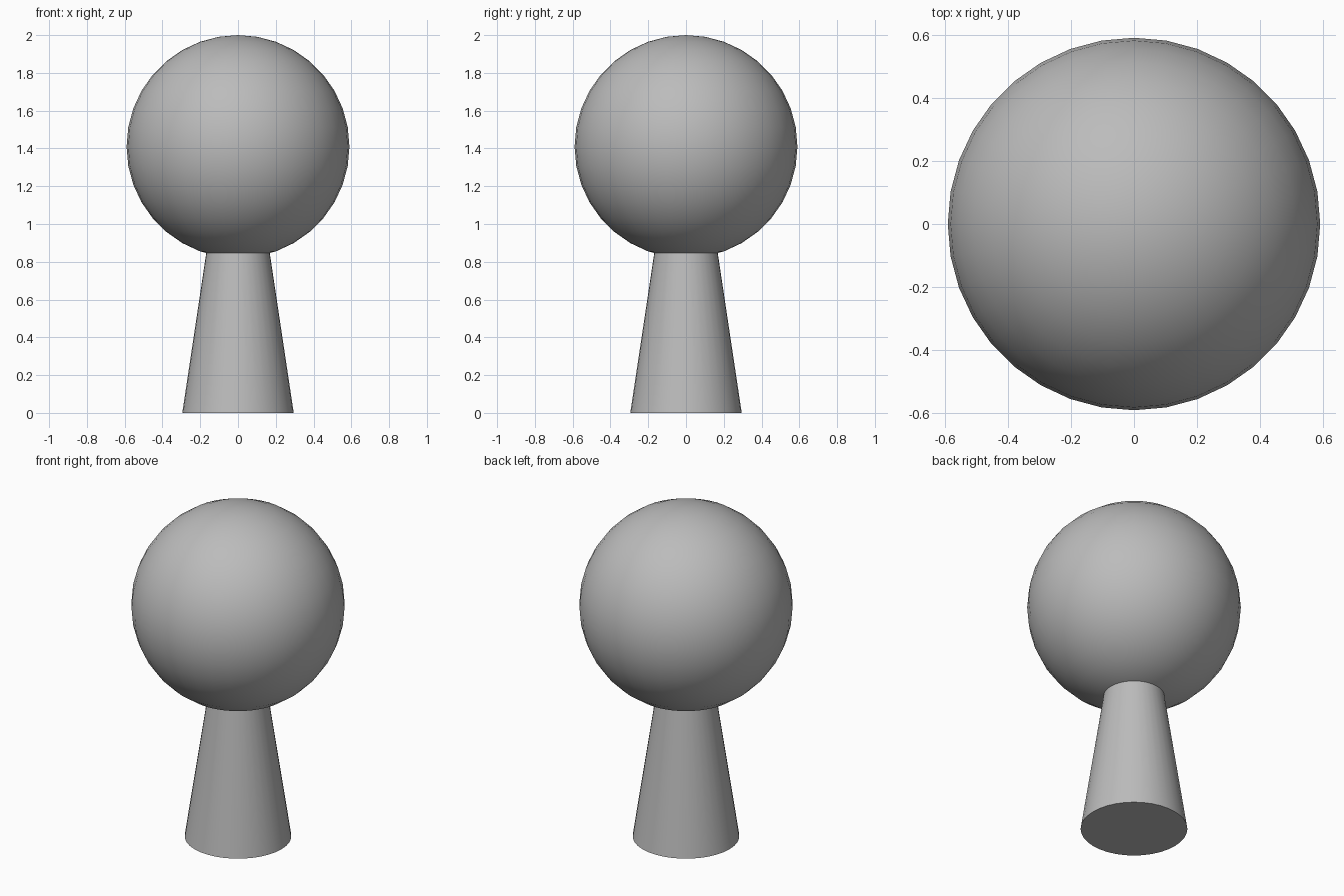
import bpy
from math import radians

cube = bpy.data.objects.get("Cube")
if cube:
    bpy.data.objects.remove(cube, do_unlink=True)

SIDES = 36
BALL_RADIUS = 0.59
BASE_RADIUS = 0.295
TOP_RADIUS = 0.148
STEM_HEIGHT = 0.98

grey = bpy.data.materials.new("plain_grey")
grey.use_nodes = True
colour = (0.5, 0.5, 0.5, 1)
grey.diffuse_color = colour
grey.node_tree.nodes["Principled BSDF"].inputs["Base Color"].default_value = colour


def finish(name):
    """Name, colour and smooth the part just added."""
    part = bpy.context.object
    part.name = part.data.name = name
    part.data.materials.append(grey)
    bpy.ops.object.shade_smooth_by_angle(angle=radians(40))


# Tapered stem, its top hidden inside the ball
bpy.ops.mesh.primitive_cone_add(vertices=SIDES, radius1=BASE_RADIUS, radius2=TOP_RADIUS,
                                depth=STEM_HEIGHT, location=(0, 0, STEM_HEIGHT / 2))
finish("stem")

# Round head
bpy.ops.mesh.primitive_uv_sphere_add(segments=SIDES, ring_count=SIDES // 2,
                                     radius=BALL_RADIUS, location=(0, 0, 2 - BALL_RADIUS))
finish("ball")
